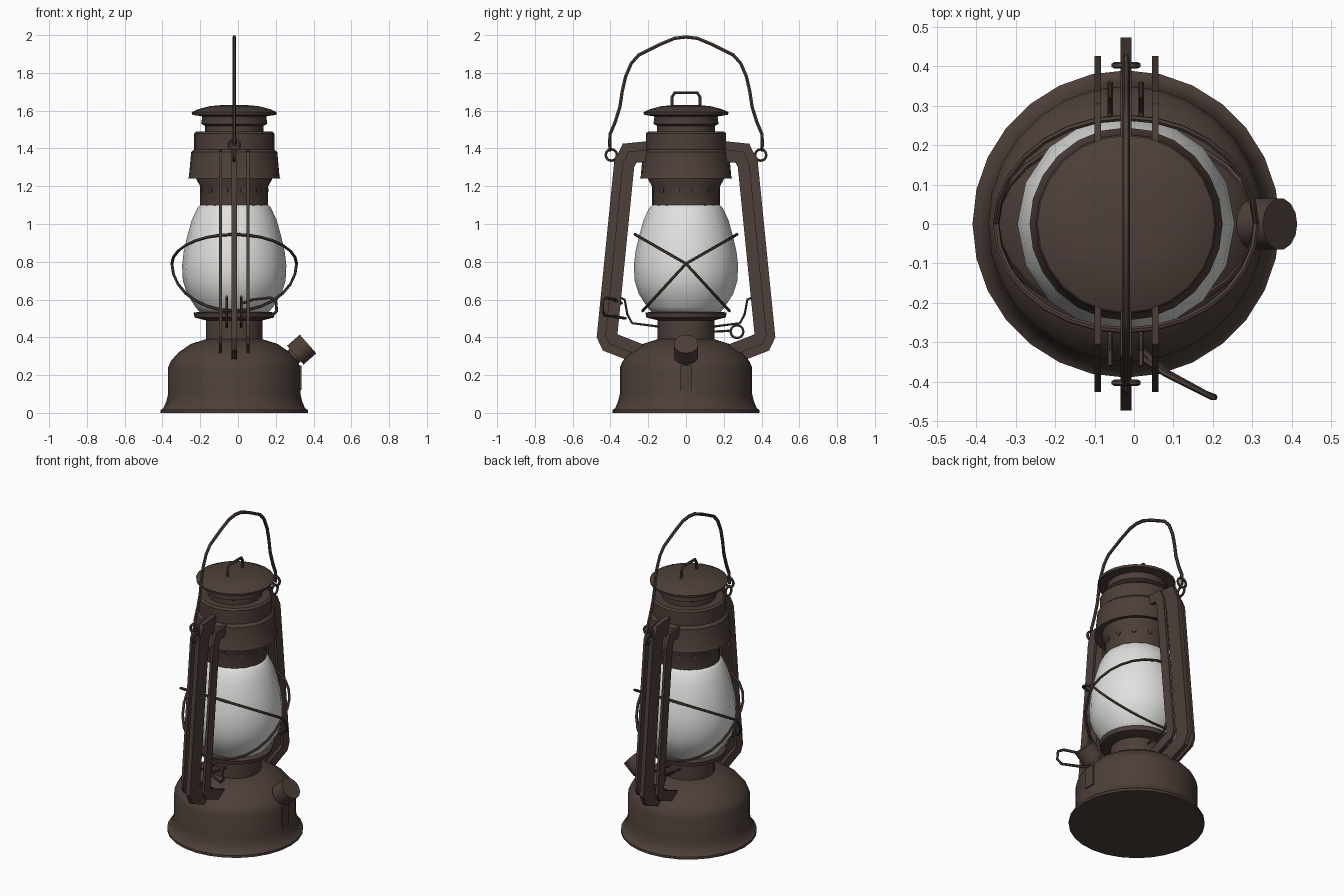
import bpy, bmesh, math
from mathutils import Vector

if "Cube" in bpy.data.objects:
    bpy.data.objects.remove(bpy.data.objects["Cube"], do_unlink=True)

CX = -0.02  # the lamp axis sits slightly off the middle


def material(name, rgb, rough):
    m = bpy.data.materials.new(name)
    m.use_nodes = True
    m.diffuse_color = (*rgb, 1)
    node = m.node_tree.nodes["Principled BSDF"]
    node.inputs["Base Color"].default_value = (*rgb, 1)
    node.inputs["Roughness"].default_value = rough
    return m


BROWN = material("dark brown metal", (0.075, 0.050, 0.041), 0.7)
GLASS = material("frosted white glass", (0.75, 0.75, 0.74), 0.5)


def finish(name, bm, mat=BROWN, smooth=None):
    bmesh.ops.recalc_face_normals(bm, faces=bm.faces)
    mesh = bpy.data.meshes.new(name)
    bm.to_mesh(mesh)
    bm.free()
    mesh.materials.append(mat)
    ob = bpy.data.objects.new(name, mesh)
    bpy.context.collection.objects.link(ob)
    if smooth:
        bpy.ops.object.select_all(action="DESELECT")
        ob.select_set(True)
        bpy.context.view_layer.objects.active = ob
        bpy.ops.object.shade_smooth_by_angle(angle=math.radians(smooth))
    return ob


def lathe(name, profile, sides, mat=BROWN, smooth=35):
    """Turn (radius, height) points into a capped solid."""
    bm = bmesh.new()
    rings = []
    for r, z in profile:
        rings.append([bm.verts.new((CX + r * math.cos(a), r * math.sin(a), z))
                      for a in (math.tau * i / sides for i in range(sides))])
    for low, high in zip(rings, rings[1:]):
        for i in range(sides):
            j = (i + 1) % sides
            bm.faces.new((low[i], low[j], high[j], high[i]))
    bm.faces.new(rings[0])
    bm.faces.new(rings[-1])
    return finish(name, bm, mat, smooth)


def wire(name, points, radius=0.009, cyclic=False):
    """Round wire through points."""
    cu = bpy.data.curves.new(name, "CURVE")
    cu.dimensions = "3D"
    cu.bevel_depth = radius
    cu.bevel_resolution = 1
    cu.use_fill_caps = True
    sp = cu.splines.new("POLY")
    sp.points.add(len(points) - 1)
    for p, co in zip(sp.points, points):
        p.co = (*co, 1)
    sp.use_cyclic_u = cyclic
    cu.materials.append(BROWN)
    ob = bpy.data.objects.new(name, cu)
    bpy.context.collection.objects.link(ob)
    bpy.ops.object.select_all(action="DESELECT")
    ob.select_set(True)
    bpy.context.view_layer.objects.active = ob
    bpy.ops.object.convert(target="MESH")
    bpy.ops.object.shade_smooth_by_angle(angle=math.radians(50))


def ring(name, centre, radius, u, v, thick=0.008, sides=12):
    c, u, v = Vector(centre), Vector(u), Vector(v)
    wire(name, [c + radius * (u * math.cos(a) + v * math.sin(a))
                for a in (math.tau * i / sides for i in range(sides))], thick, True)


def strap(name, outer, near, far, x, thick, side):
    """Flat bar following a path in the y-z plane, between two inward offsets."""
    pts = [Vector(p) for p in outer]
    normals = []
    for a, b in zip(pts, pts[1:]):
        d = (b - a).normalized()
        normals.append(Vector((d.y, -d.x)))
    bm = bmesh.new()
    sections = []
    for i, p in enumerate(pts):
        n0, n1 = normals[max(i - 1, 0)], normals[min(i, len(normals) - 1)]
        n = (n0 + n1) / (1 + n0.dot(n1))
        corners = [(near, -1), (near, 1), (far, 1), (far, -1)]
        sections.append([bm.verts.new((x + s * thick / 2, side * (p + n * d).x, (p + n * d).y))
                         for d, s in corners])
    for a, b in zip(sections, sections[1:]):
        for i in range(4):
            j = (i + 1) % 4
            bm.faces.new((a[i], a[j], b[j], b[i]))
    bm.faces.new(sections[0])
    bm.faces.new(sections[-1])
    return finish(name, bm)


def cylinder(name, centre, axis, r, depth, sides=14, smooth=40):
    axis = Vector(axis).normalized()
    bm = bmesh.new()
    bmesh.ops.create_cone(bm, cap_ends=True, segments=sides, radius1=r, radius2=r, depth=depth)
    bm.transform(axis.to_track_quat("Z", "Y").to_matrix().to_4x4())
    bmesh.ops.translate(bm, vec=centre, verts=bm.verts)
    return finish(name, bm, BROWN, smooth)


# Turned body parts
lathe("fuel_tank", [(.39, 0), (.39, .015), (.375, .025), (.36, .06), (.35, .1), (.35, .24),
                    (.335, .275), (.295, .32), (.23, .365), (.15, .39)], 28)
lathe("burner_column", [(.15, .37), (.15, .5)], 20)
lathe("globe_plate", [(.15, .49), (.21, .505), (.215, .53), (.19, .535)], 24)
lathe("glass_globe", [(.18, .53), (.205, .56), (.25, .63), (.272, .70), (.276, .78),
                      (.268, .85), (.25, .93), (.225, 1.02), (.195, 1.085), (.175, 1.105)],
      16, GLASS, 60)
lathe("vent_collar", [(.17, 1.095), (.18, 1.1), (.18, 1.2), (.2, 1.235), (.2, 1.26)], 20)
lathe("chimney", [(.2, 1.255), (.245, 1.24), (.24, 1.25), (.228, 1.38), (.212, 1.395),
                  (.212, 1.48), (.2, 1.49)], 24)
lathe("chimney_neck", [(.155, 1.48), (.155, 1.52), (.175, 1.53), (.17, 1.565), (.18, 1.585)], 18)
lathe("chimney_cap", [(.17, 1.57), (.222, 1.578), (.225, 1.592), (.19, 1.608),
                      (.13, 1.624), (.06, 1.63)], 24)
wire("cap_loop", [(CX, y, z) for y, z in [(-.075, 1.61), (-.075, 1.67), (-.06, 1.695),
                                          (.06, 1.695), (.075, 1.67), (.075, 1.61)]])

# Raised vent studs and neck slots
for i in range(12):
    a = math.tau * (i + .5) / 12
    out = (math.cos(a), math.sin(a), 0)
    cylinder("vent_stud", (CX + .178 * out[0], .178 * out[1], 1.18), out, .014, .012, 8)

# Filler neck, cap and seam plate
slope = (.75, 0, .66)
cylinder("filler_neck", (.28, 0, .285), slope, .045, .12)
cylinder("filler_cap", (.337, 0, .335), slope, .066, .09)
bm = bmesh.new()
bmesh.ops.create_cube(bm, size=1)
bmesh.ops.scale(bm, vec=(.012, .065, .13), verts=bm.verts)
bmesh.ops.translate(bm, vec=(.329, 0, .185), verts=bm.verts)
finish("tank_seam_plate", bm)

# Side frames: a centre bar and two flanges on each side
frame = [(.19, 1.44), (.335, 1.425), (.38, 1.33), (.473, .40), (.44, .33), (.26, .26)]
for side in (-1, 1):
    strap("frame_bar", frame, 0, .1, CX, .028, side)
    for x in (-.092, .054):
        strap("frame_flange", frame, .045, .108, x, .016, side)
    # Bail ears, two linked rings
    ring("bail_ear", (CX, side * .395, 1.365), .03, (0, 1, 0), (0, 0, 1))
    ring("bail_link", (CX, side * .403, 1.42), .03, (1, 0, 0), (0, 0, 1))
    # Spring wires beside the burner
    for x in (-.06, .018):
        wire("spring_wire", [(x, side * y, z) for y, z in
                             [(.36, .615), (.325, .6), (.31, .52), (.285, .475), (.13, .455)]], .007)

# Carrying bail
half = [(.405, 1.41), (.402, 1.475), (.375, 1.54), (.35, 1.62), (.338, 1.7), (.32, 1.78),
        (.29, 1.85), (.25, 1.895), (.14, 1.95), (.06, 1.983)]
bail = [(CX, -y, z) for y, z in half] + [(CX, 0, 1.99)] + [(CX, y, z) for y, z in half[::-1]]
wire("carrying_bail", bail, .01)

# Crossed guard wires around the globe
for side in (-1, 1):
    loop = []
    for i in range(28):
        a = math.tau * i / 28
        s = math.sin(a)
        rise = .155 * s if s > 0 else .25 * s
        loop.append((CX + .33 * math.cos(a), side * .27 * s * (1 if s > 0 else .85), .79 + rise))
    wire("globe_guard", loop, .008, True)

# Wick handle on the front, lifting ring on the back
wire("wick_handle", [(.02, -.32, .5), (.08, -.375, .51), (.18, -.43, .515), (.205, -.44, .54),
                     (.2, -.44, .595), (.17, -.425, .61), (.08, -.38, .6), (.02, -.34, .58)], .008)
ring("lifting_ring", (CX, .27, .43), .034, (0, 1, 0), (0, 0, 1), .007)
wire("lifting_wire", [(CX, .14, .43), (CX, .236, .435)], .007)
